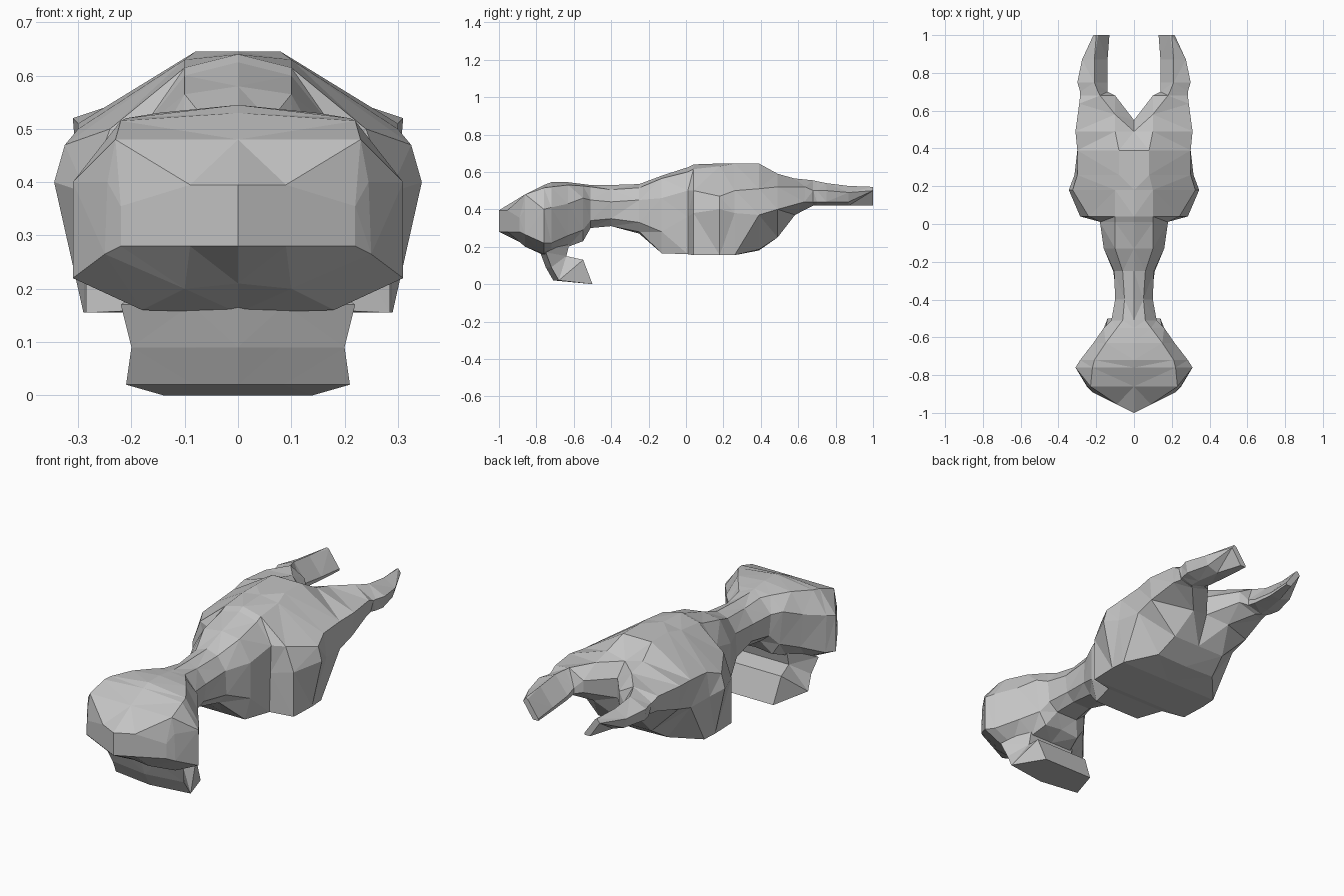
import bpy
import bmesh

cube = bpy.data.objects.get("Cube")
if cube:
    bpy.data.objects.remove(cube, do_unlink=True)

grey = bpy.data.materials.new("plain_grey")
grey.use_nodes = True
grey.diffuse_color = (.55, .55, .55, 1)
grey.node_tree.nodes["Principled BSDF"].inputs["Base Color"].default_value = grey.diffuse_color


def loft(name, rings, start_cap=True, end_cap=True):
    """Skin equally long closed rings, cap the chosen ends and facet the result."""
    bm = bmesh.new()
    loops = [[bm.verts.new(point) for point in ring] for ring in rings]
    count = len(loops[0])
    for first, second in zip(loops, loops[1:]):
        for i in range(count):
            j = (i + 1) % count
            bm.faces.new((first[i], first[j], second[j], second[i]))
    if start_cap:
        bm.faces.new(loops[0])
    if end_cap:
        bm.faces.new(loops[-1])
    bmesh.ops.recalc_face_normals(bm, faces=bm.faces)
    bmesh.ops.triangulate(bm, faces=bm.faces)
    mesh = bpy.data.meshes.new(name)
    bm.to_mesh(mesh)
    bm.free()
    mesh.materials.append(grey)
    part = bpy.data.objects.new(name, mesh)
    bpy.context.scene.collection.objects.link(part)


def mirrored_ring(y, top, half, bottom, sweep=0):
    """Full ring from its centre heights and the points of its left half."""
    left = [(x, y + sweep * x, z) for x, z in half]
    right = [(-x, side_y, z) for x, side_y, z in reversed(left)]
    return [(0, y, top)] + left + [(0, y, bottom)] + right


# Head: blunt pointed snout, wide cheeks, narrow nape
head_sections = [
    (-1, .395, [(.09, .395), (.22, .355), (.22, .28), (.09, .28)], .28, .5),
    (-.86, .48, [(.23, .48), (.245, .4), (.25, .265), (.1, .2)], .21),
    (-.76, .53, [(.22, .515), (.31, .4), (.31, .22), (.18, .16)], .155),
    (-.72, .545, [(.21, .52), (.285, .41), (.28, .22), (.17, .17)], .165),
    (-.63, .545, [(.15, .53), (.215, .43), (.2, .26), (.12, .2)], .2),
    (-.55, .535, [(.09, .525), (.16, .46), (.14, .29), (.1, .23)], .24),
    (-.51, .53, [(.06, .52), (.12, .45), (.11, .34), (.06, .3)], .3),
]
# Neck and trunk: ridged neck, stepped shoulders, bulging flanks, tapering rump
body_sections = [
    (-.4, .53, [(.05, .505), (.1, .44), (.09, .35), (.05, .31)], .31),
    (-.25, .535, [(.06, .515), (.105, .45), (.11, .33), (.07, .28)], .27),
    (-.13, .58, [(.1, .565), (.16, .46), (.16, .28), (.13, .165)], .165),
    (.01, .625, [(.1, .6), (.18, .5), (.175, .36), (.17, .16)], .16),
    (.04, .64, [(.1, .615), (.24, .5), (.285, .38), (.285, .155)], .155),
    (.18, .645, [(.1, .63), (.325, .47), (.345, .4), (.29, .155)], .155),
    (.26, .645, [(.08, .645), (.3, .5), (.315, .38), (.285, .155)], .155),
    (.39, .645, [(.08, .645), (.3, .51), (.3, .37), (.17, .185)], .18),
    (.49, .565, [(.1, .59), (.31, .52), (.3, .4), (.15, .25)], .25),
    (.55, .5, [(.1, .565), (.29, .52), (.28, .44), (.11, .37)], .4, .3),
]
trunk = [mirrored_ring(*section) for section in head_sections + body_sections]
loft("head_neck_and_body", trunk, end_cap=False)

# Lower jaw: slanted plate, bowed at the front
jaw_profile = [(-.78, .17, .22), (-.75, .09, .2), (-.71, .02, .21),
               (-.5, 0, .14), (-.55, .13, .15), (-.64, .15, .13), (-.62, .23, .13)]
jaw_rings = []
for side in (-1, -.4, 0, .4, 1):
    bow = .03 * abs(side)
    jaw_rings.append([(side * width, y + bow * (y < -.7), z)
                      for y, z, width in jaw_profile])
loft("lower_jaw", jaw_rings)

# Rear prongs: each continues one half of the last trunk ring,
# leaving a V between them; points run from inner top over the ridge and under
prong_sections = [
    (.68, [(.1, .51), (.18, .555), (.285, .5), (.27, .44), (.2, .42), (.1, .45)]),
    (.7, [(.14, .47), (.19, .55), (.285, .5), (.28, .44), (.22, .42), (.14, .44)]),
    (.75, [(.14, .45), (.21, .54), (.3, .5), (.29, .44), (.22, .42), (.14, .43)]),
    (.87, [(.14, .435), (.21, .525), (.275, .49), (.26, .44), (.2, .42), (.14, .42)]),
    (1, [(.13, .43), (.19, .515), (.2, .52), (.215, .5), (.16, .42), (.13, .42)]),
]
prong = trunk[-1][:6] + []
prong_rings = [prong] + [[(x, y, z) for x, z in points] for y, points in prong_sections]
for label, side in (("left", 1), ("right", -1)):
    loft(label + "_prong", [[(side * x, y, z) for x, y, z in ring] for ring in prong_rings],
         start_cap=False)
